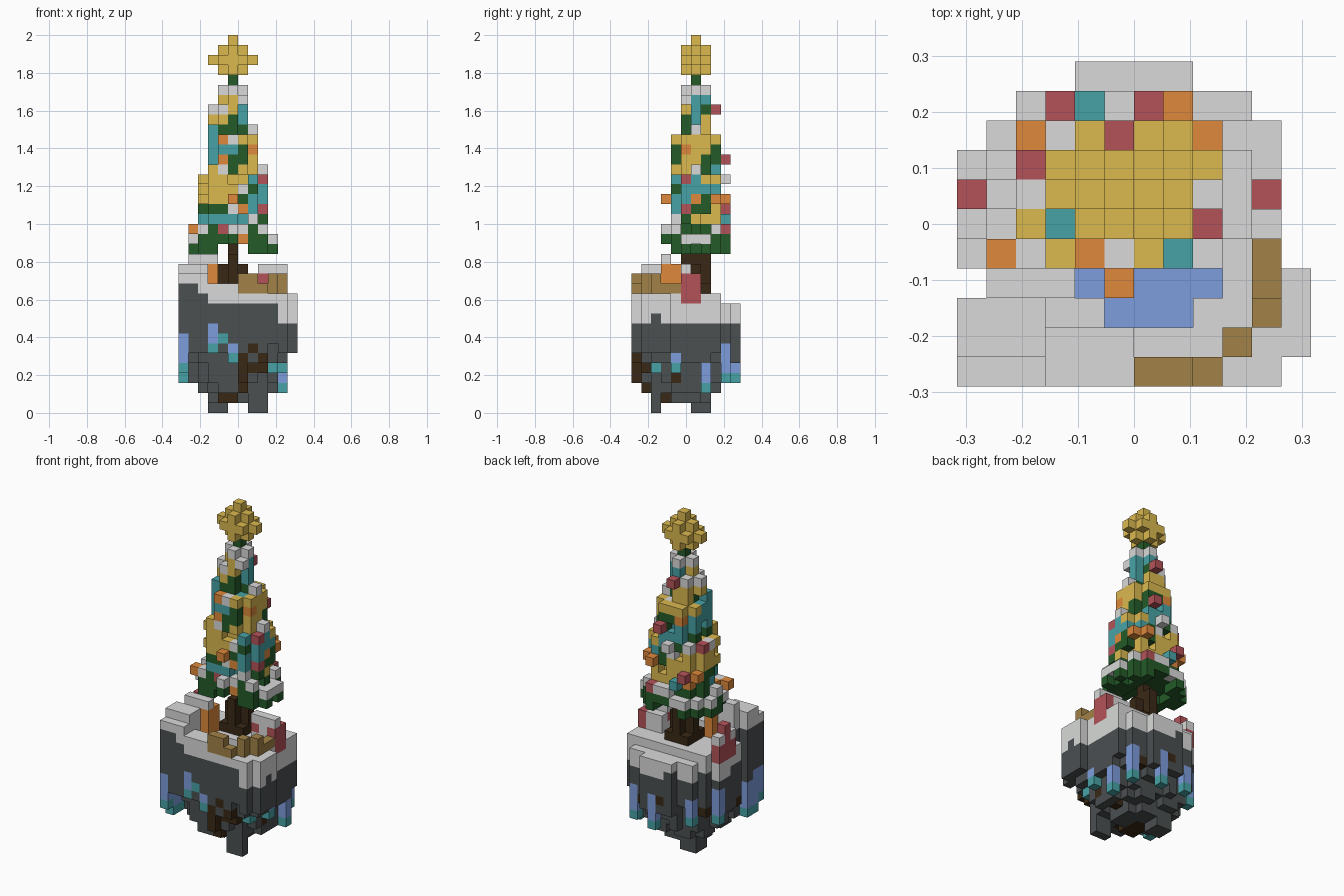
import bpy, bmesh, math, random
from mathutils import Vector

random.seed(4)
cube = bpy.data.objects.get("Cube")
if cube:
    bpy.data.objects.remove(cube)

U = 2 / 38                       # edge of one block
TX, TY = 5, 6                    # tree axis, in blocks
COLOURS = {
    "snow": (.69, .7, .69), "rock": (.07, .08, .083), "bark": (.042, .022, .008),
    "wood": (.364, .226, .064), "ice": (.207, .34, .724), "teal": (.064, .364, .381),
    "needle_green": (.018, .104, .022), "gold": (.71, .486, .078),
    "red": (.453, .086, .099), "orange": (.74, .25, .045),
}
mats = {}
for name, rgb in COLOURS.items():
    m = bpy.data.materials.new(name)
    m.use_nodes = True
    m.diffuse_color = (*rgb, 1)
    m.node_tree.nodes["Principled BSDF"].inputs["Base Color"].default_value = (*rgb, 1)
    mats[name] = m

blocks = {}                      # (i, j, k) -> (part, colour)


def put(part, colour, xs, ys, zs):
    """Fill a box of blocks; each span is a number or a (first, last) pair."""
    spans = [(s, s) if isinstance(s, int) else s for s in (xs, ys, zs)]
    for i in range(spans[0][0], spans[0][1] + 1):
        for j in range(spans[1][0], spans[1][1] + 1):
            for k in range(spans[2][0], spans[2][1] + 1):
                blocks[i, j, k] = (part, colour)


# Floating island: footprint by row, rounded underside, snow cover
ROWS = [(0, 10), (0, 11), (0, 11), (1, 11), (0, 10), (0, 10),
        (0, 10), (0, 10), (1, 10), (2, 9), (4, 7)]


def ground_top(i, j):
    if i <= 2 and j <= 3:        # raised bank
        return 14 if j == 0 else 15 if j < 3 or i == 0 else 16
    if i <= 5 and j < 2:
        return 13
    return 11 if j > 8 else 12


for j, (first, last) in enumerate(ROWS):
    for i in range(first, last + 1):
        d = math.hypot(i - 5.2, j - 4.8)
        bottom = 1 if d < 2.6 else 2 if d < 4 else 3 if d < 4.7 else 5 if d < 5.6 else 6
        bottom += random.choice((0, 0, 0, 1))
        top = ground_top(i, j)
        if i <= 2 and j <= 3:
            snow = 13 if i < 2 else 12
        elif i > 9 or j > 5:
            snow = random.choice((9, 9, 10))
        else:
            snow = 11 if i > 1 else 10
        put("rock_base", "rock", i, j, (bottom, snow - 1))
        put("snow_cover", "snow", i, j, (snow, top - 1))

# Exposed soil on the lower flanks
for (i, j, k), (part, colour) in list(blocks.items()):
    if 1 < k < 7 and colour == "rock" and (i + 2 * j + k // 3) % 9 == 0:
        put("soil", "bark", i, j, k)
put("soil", "bark", 6, (0, 2), (3, 5))
put("soil", "bark", 6, 1, 2)
put("soil", "bark", (7, 8), 1, 4)
put("soil", "bark", (4, 5), (3, 5), 1)

# Stone tips below the island
put("rock_base", "rock", (7, 8), 2, (0, 3))
put("rock_base", "rock", (3, 4), (6, 7), (0, 3))

# Icicles: column, first and last height; teal at the tip
for i, j, low, high in ((0, 1, 3, 7), (0, 2, 3, 6), (3, 0, 6, 8), (5, 0, 5, 6),
                        (10, 7, 2, 4), (10, 4, 4, 5), (9, 9, 3, 6), (6, 10, 3, 6),
                        (0, 7, 4, 7), (2, 9, 4, 6), (9, 2, 4, 4)):
    put("icicles", "ice", i, j, (low, high))
    put("icicles", "teal", i, j, low)
put("icicles", "ice", 0, 0, (5, 7))
put("icicles", "teal", 0, 0, 4)
put("icicles", "teal", 4, 0, 7)

# Frozen pond
for xs, j in (((4, 8), 3), ((5, 7), 2)):
    put("pond", "ice", xs, j, 10)
    for i in range(xs[0], xs[1] + 1):
        blocks.pop((i, j, 11), None)

# Low wooden fence with raised posts
for xs, ys in (((6, 8), 0), (9, 1), (10, (2, 4))):
    put("fence", "wood", xs, ys, 12)
for i, j in ((6, 0), (7, 0), (9, 1), (10, 2)):
    put("fence", "wood", i, j, 13)

# Gifts with white ribbons
put("orange_gift", "orange", 3, (3, 4), (12, 14))
put("orange_gift", "snow", 3, 3, 15)
put("right_gift", "red", 10, (5, 6), (11, 13))
put("right_gift", "snow", (8, 9), (5, 6), (12, 13))
put("right_gift", "red", 8, 5, 13)
put("right_gift", "snow", (8, 10), 5, 14)
put("left_gift", "red", 0, (5, 7), (11, 13))
put("left_gift", "snow", 0, (5, 7), 13)
put("left_gift", "red", 0, 6, (13, 14))

# Trunk
put("trunk", "bark", (4, 6), 6, (12, 14))
put("trunk", "bark", 5, (5, 7), (12, 15))
put("trunk", "bark", (4, 6), (5, 7), 12)
put("trunk", "bark", 5, 6, (15, 32))


# Tree: stacked oval layers wound with two spiral garlands
def layer_shape(k):
    """Centre in x and the two radii of a layer."""
    for limit, cx, rx, ry in ((17, 5, 4.4, 3.5), (18, 5, 3.7, 3.5), (23, 5, 3.4, 2.5),
                              (27, 5, 2.4, 2.4), (28, 4.5, 1.9, 1.6),
                              (30, 4.5, 1.7, 1.6), (32, 5, 1.2, 1.2)):
        if k <= limit:
            return cx, rx, ry
    return 5, .5, .5


def garland(i, j, k):
    angle = math.atan2(j - TY, i - TX)
    rise = 8 * (angle / math.tau + .5) + 1.4 * min(0, math.sin(angle))
    phase = (k - 22 - rise) % 8
    if k < 19 or k > 31:
        return "needle_green"
    if phase < 1.2 or phase > 6.8:
        return "gold"
    return "teal" if 2.8 < phase < 5.2 else "needle_green"


for k in range(16, 34):
    cx, rx, ry = layer_shape(k)
    for i in range(1, 10):
        for j in range(3, 10):
            r = math.hypot((i - cx) / rx, (j - TY) / ry)
            if r > 1 or (j == 3 and i != 5):
                continue
            if k == 16 and (4 <= i <= 6 or random.random() < .3):
                continue
            if r > .75 and 17 < k < 31 and random.random() < .15:
                continue
            colour = garland(i, j, k)
            if colour == "needle_green" and k > 18 and (i < 4 or j > 7):
                colour = random.choice(("needle_green",) * 7 + ("snow", "red", "orange"))
            put("tree", colour, i, j, k)

# Baubles standing out from the branches
for colour, spots in (
        ("red", ((5, 8, 30), (6, 9, 25), (8, 5, 20), (4, 4, 18), (3, 9, 20),
                 (2, 7, 23), (7, 9, 18))),
        ("orange", ((7, 6, 28), (7, 9, 21), (5, 3, 21), (8, 6, 21), (4, 4, 25),
                    (6, 5, 26), (6, 4, 17), (6, 4, 20), (2, 8, 20), (1, 4, 18),
                    (8, 8, 21), (7, 5, 26), (2, 5, 18))),
        ("teal", ((4, 9, 19), (3, 5, 28))),
        ("snow", ((5, 9, 23), (1, 6, 18), (5, 4, 27), (8, 6, 24), (3, 4, 24),
                  (7, 4, 19), (2, 6, 23), (4, 4, 24), (6, 5, 31)))):
    for spot in spots:
        put("tree", colour, *spot)

# Snow and baubles cap every column of the tree, back row first
CAPS = ("ssrtsross", "sosgrggos", "srgsssggs", "sssssssss",
        "sgtsssgrs", "osgosgtss", "....o....")
LETTERS = {"s": "snow", "r": "red", "t": "teal", "o": "orange", "g": "gold"}
for (i, j, k), (part, colour) in list(blocks.items()):
    if part == "tree" and (i, j, k + 1) not in blocks and k < 33:
        covered = any((i, j, h) in blocks for h in range(k + 2, 34))
        letter = "s" if covered else CAPS[9 - j][i - 1]
        if not covered or colour == "needle_green":
            put("tree", LETTERS[letter], i, j, k)

# Star
put("star", "gold", (4, 6), (5, 7), 35)
put("star", "gold", (3, 7), 6, 35)
for k in (34, 36):
    put("star", "gold", (4, 6), 6, k)
    put("star", "gold", 5, (5, 7), k)
put("star", "gold", 5, 6, 37)

# Turn each part into a mesh of its exposed block faces
AXES = [Vector(a) for a in ((1, 0, 0), (0, 1, 0), (0, 0, 1))]
for part in sorted({p for p, c in blocks.values()}):
    bm = bmesh.new()
    used = []
    for cell, (owner, colour) in blocks.items():
        if owner != part:
            continue
        if colour not in used:
            used.append(colour)
        middle = Vector(cell) + Vector((-5.5, -5, .5))
        for a in range(3):
            for sign in (1, -1):
                n = AXES[a] * sign
                if tuple(int(c + s) for c, s in zip(cell, n)) in blocks:
                    continue
                u, v = AXES[(a + 1) % 3], AXES[(a + 2) % 3] * sign
                corners = [(middle + (n + u * p + v * q) / 2) * U
                           for p, q in ((-1, -1), (1, -1), (1, 1), (-1, 1))]
                face = bm.faces.new([bm.verts.new(c) for c in corners])
                face.material_index = used.index(colour)
    bmesh.ops.remove_doubles(bm, verts=bm.verts, dist=U / 100)
    mesh = bpy.data.meshes.new(part)
    bm.to_mesh(mesh)
    bm.free()
    for colour in used:
        mesh.materials.append(mats[colour])
    bpy.context.collection.objects.link(bpy.data.objects.new(part, mesh))
